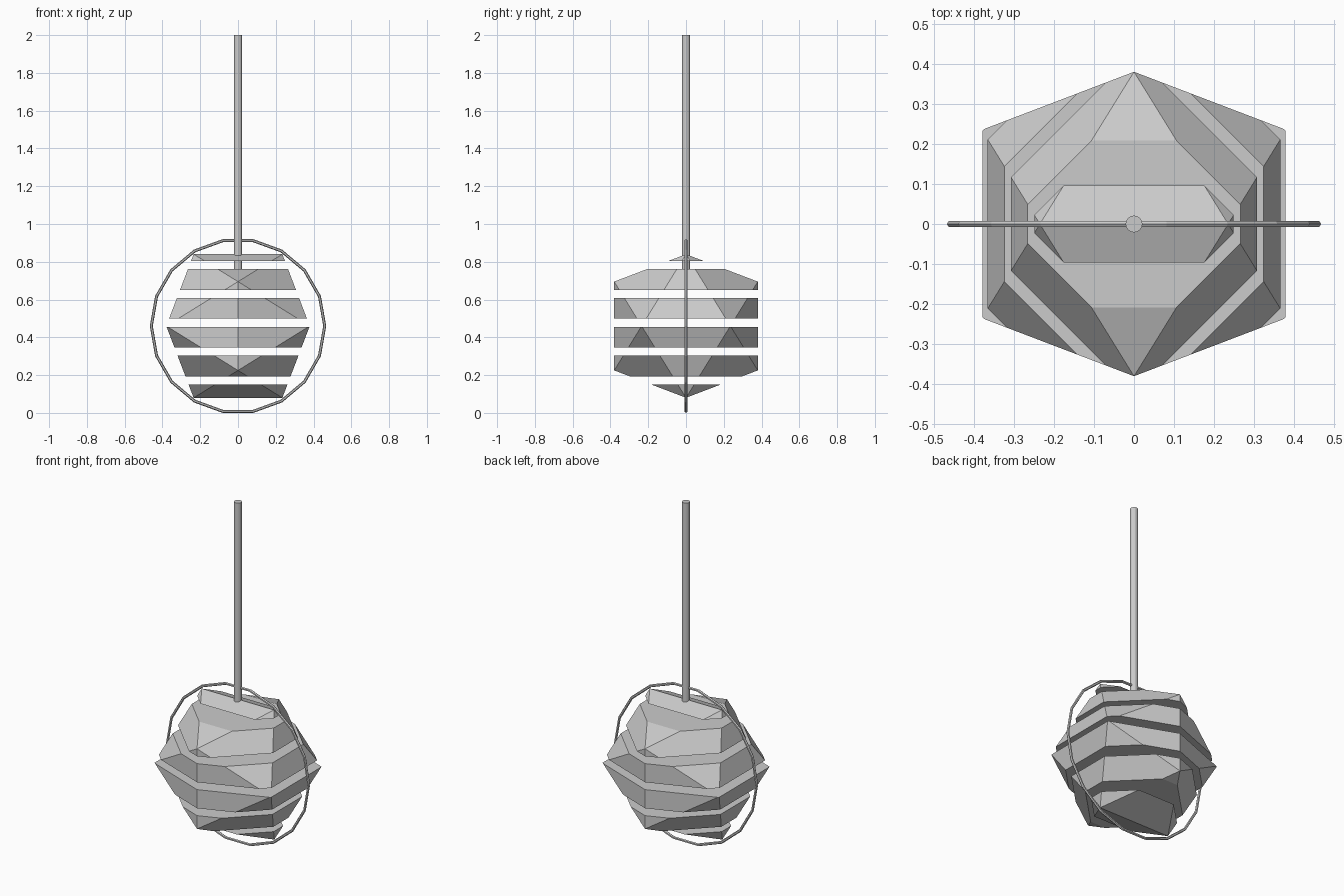
import bpy, bmesh, math

if "Cube" in bpy.data.objects:
    bpy.data.objects.remove(bpy.data.objects["Cube"])

CZ = 0.46            # centre height of the shade
A, B = 0.235, 0.38   # icosahedron half sizes (golden ratio)
PERIOD, GAP, FIRST = 0.1525, 0.043, 0.172


def add_object(name, bm):
    mesh = bpy.data.meshes.new(name)
    bmesh.ops.recalc_face_normals(bm, faces=bm.faces)
    bm.to_mesh(mesh)
    bm.free()
    ob = bpy.data.objects.new(name, mesh)
    bpy.context.collection.objects.link(ob)
    return ob


def icosahedron():
    bm = bmesh.new()
    for s in (-1, 1):
        for t in (-1, 1):
            for p in ((s * A, 0, t * B), (0, s * B, t * A), (s * B, t * A, 0)):
                bm.verts.new((p[0], p[1], p[2] + CZ))
    bmesh.ops.convex_hull(bm, input=bm.verts[:])
    return bm


def cut(bm, z, up):
    # remove everything beyond the plane and cap the opening
    res = bmesh.ops.bisect_plane(bm, geom=bm.verts[:] + bm.edges[:] + bm.faces[:],
                                 plane_co=(0, 0, z), plane_no=(0, 0, up), clear_outer=True)
    edges = [e for e in res["geom_cut"] if isinstance(e, bmesh.types.BMEdge)]
    bmesh.ops.contextual_create(bm, geom=edges)


# shade: icosahedron sliced into six separate slabs
for i in range(6):
    bm = icosahedron()
    if i > 0:
        cut(bm, FIRST + PERIOD * (i - 1) + GAP / 2, -1)
    if i < 5:
        cut(bm, FIRST + PERIOD * i - GAP / 2, 1)
    add_object(f"shade_slice_{i + 1}", bm)

# thin upright ring around the shade
bpy.ops.mesh.primitive_torus_add(major_segments=18, minor_segments=6,
                                 major_radius=0.459, minor_radius=0.008,
                                 location=(0, 0, CZ), rotation=(math.pi / 2, 0, 0))
bpy.context.object.name = "ring"

# hanging rod
Z0, Z1 = 0.76, 2.0
bpy.ops.mesh.primitive_cylinder_add(vertices=16, radius=0.021, depth=Z1 - Z0,
                                    location=(0, 0, (Z0 + Z1) / 2))
bpy.context.object.name = "hanging_rod"
